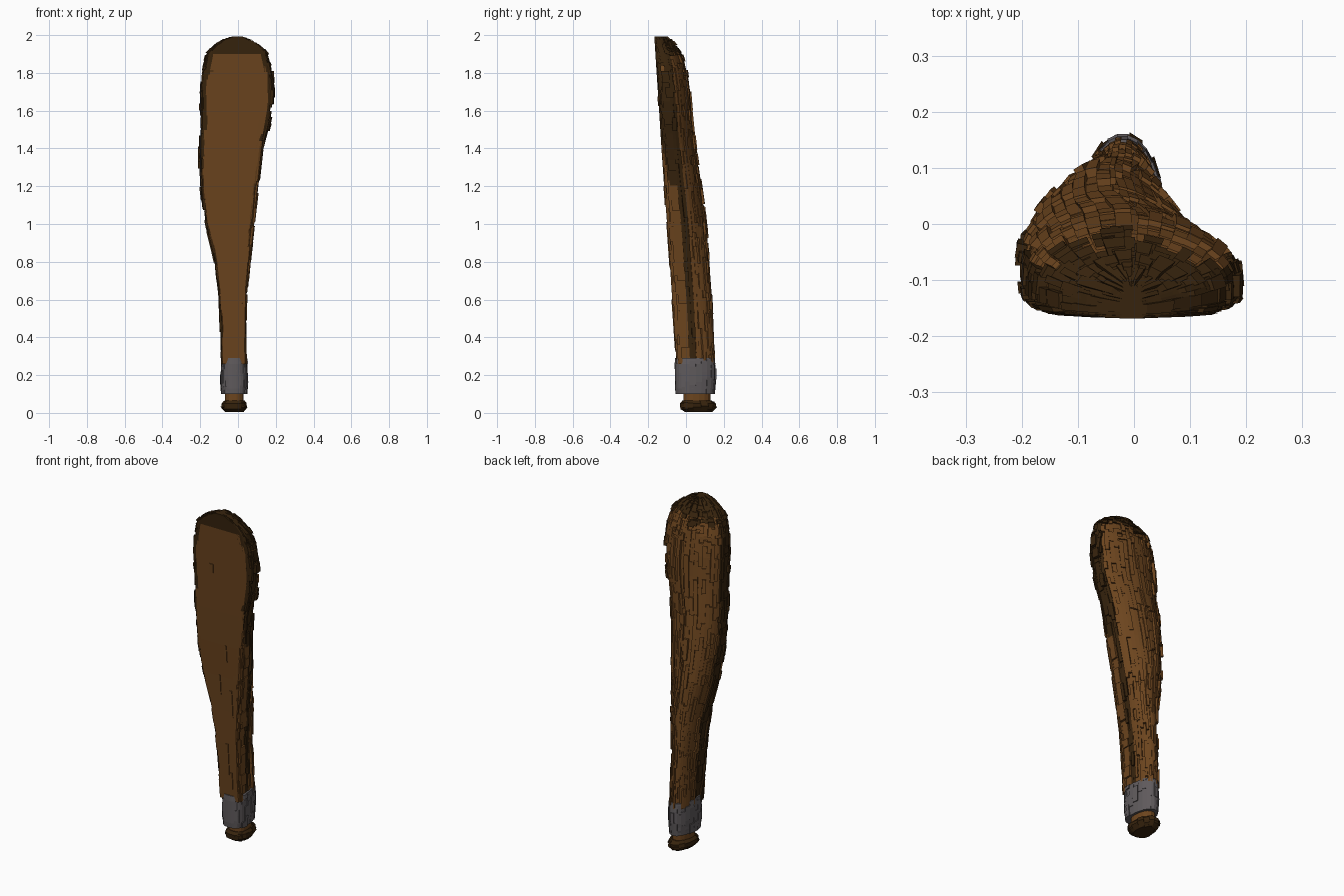
import bpy, bmesh, math, random

if "Cube" in bpy.data.objects:
    bpy.data.objects.remove(bpy.data.objects["Cube"])

random.seed(7)
PI = math.pi


def material(name, rgb):
    m = bpy.data.materials.new(name)
    m.diffuse_color = (*rgb, 1)
    m.use_nodes = True
    m.node_tree.nodes["Principled BSDF"].inputs["Base Color"].default_value = m.diffuse_color
    return m


BROWN = material("wood brown", (0.15, 0.059, 0.013))
DARK = material("dark bark", (0.038, 0.017, 0.004))
GREY = material("grey wrap", (0.115, 0.103, 0.108))

# profiles: height, left x, right x, front y, back y
CLUB = [(0.26, -.085, .04, -.05, .15), (0.6, -.097, .043, -.073, .137),
        (0.8, -.122, .062, -.086, .122), (1.0, -.172, .085, -.1, .108),
        (1.2, -.195, .108, -.116, .08), (1.4, -.2, .13, -.13, .052),
        (1.55, -.195, .17, -.139, .035), (1.7, -.195, .185, -.149, .022),
        (1.82, -.185, .175, -.157, .003), (1.9, -.165, .155, -.162, -.025),
        (1.95, -.12, .11, -.165, -.06), (1.98, -.07, .06, -.167, -.085),
        (1.992, -.03, .02, -.168, -.1)]
BAND = [(0.1, -.085, .045, -.055, .15), (0.13, -.09, .05, -.058, .157),
        (0.26, -.09, .05, -.06, .157), (0.29, -.085, .045, -.058, .152)]
NECK = [(0.04, -.07, .03, -.015, .13), (0.12, -.07, .03, -.015, .13)]
KNOB = [(0.004, -.065, .025, -.005, .135), (0.02, -.088, .045, -.03, .16),
        (0.05, -.09, .05, -.034, .165), (0.065, -.07, .035, -.02, .14)]


def sample(prof, z):
    z = min(max(z, prof[0][0]), prof[-1][0])
    for a, b in zip(prof, prof[1:]):
        if z <= b[0]:
            k = (z - a[0]) / (b[0] - a[0])
            return [p + (q - p) * k for p, q in zip(a, b)][1:]


def point(prof, z, t, off=0.0, flat=True):
    """Point on the body: flat front, rounded back; angle t, pushed out by off."""
    xl, xr, f, b = sample(prof, z)
    c, s = math.cos(t), math.sin(t)
    w, cx, ym = (xr - xl) / 2, (xl + xr) / 2, f + 0.36 * (b - f)
    off = max(off, -0.6 * w)
    if s < 0:
        e = 0.35 if flat else 0.8
        x = cx + (w + off) * math.copysign(abs(c) ** e, c)
        y = ym - (ym - f) * min(1, (1.1 if flat else 1) * abs(s) ** e)
    else:
        e = 1.4 if flat and c > 0 and z > 0.9 else 0.95
        x = cx + (w + off) * math.copysign(abs(c) ** e, c)
        y = ym + (b - ym + off) * s
    return (x, y, z)


def finish(bm, name, mats):
    bmesh.ops.recalc_face_normals(bm, faces=bm.faces)
    me = bpy.data.meshes.new(name)
    bm.to_mesh(me)
    bm.free()
    for m in mats:
        me.materials.append(m)
    ob = bpy.data.objects.new(name, me)
    bpy.context.collection.objects.link(ob)
    return ob


def core(name, prof, mats, off=0.0, flat=True, n=48, dark_above=9):
    bm = bmesh.new()
    rings = [[bm.verts.new(point(prof, r[0], 2 * PI * i / n, off, flat)) for i in range(n)]
             for r in prof]
    for a, b in zip(rings, rings[1:]):
        for i in range(n):
            j = (i + 1) % n
            bm.faces.new((a[i], a[j], b[j], b[i]))
    bm.faces.new(rings[0][::-1])
    bm.faces.new(rings[-1])
    for f in bm.faces:
        f.material_index = int(f.calc_center_median().z > dark_above)
    return finish(bm, name, mats)


def brick(bm, prof, z0, z1, t0, t1, inner, outer, flat, mat):
    v = [bm.verts.new(point(prof, z, t, o, flat))
         for o in (inner, outer) for z, t in ((z0, t0), (z0, t1), (z1, t1), (z1, t0))]
    for q in ((0, 1, 2, 3), (4, 5, 6, 7), (0, 1, 5, 4), (1, 2, 6, 5), (2, 3, 7, 6), (3, 0, 4, 7)):
        bm.faces.new([v[i] for i in q]).material_index = mat


def shell(name, prof, mats, lengths, rough, rule=lambda z, s, c: 0,
          flat=True, n=44, min_sin=-2):
    """Cover a body with columns of blocky slabs of random length and height."""
    bm = bmesh.new()
    zmin, zmax = prof[0][0], prof[-1][0]
    for i in range(n):
        t0, t1 = 2 * PI * i / n, 2 * PI * (i + 1) / n
        s, c = math.sin((t0 + t1) / 2), math.cos((t0 + t1) / 2)
        if s < min_sin:
            continue
        z = zmin
        while z < zmax - 0.004:
            step = random.uniform(*lengths)
            if z > 1.75:
                step *= 0.35
            z1 = min(z + step, zmax)
            brick(bm, prof, z, z1, t0, t1, -0.025, random.uniform(*rough),
                  flat, rule((z + z1) / 2, s, c))
            z = z1
    return finish(bm, name, mats)


def bark_rule(z, s, c):
    """Dark bark on the crown and in a strip down each side."""
    k = min(1, max(0, (z - 1.2) / 0.25))
    low = -0.02 - 0.73 * k if c > 0 else -0.5 - 0.25 * k
    if z > 1.8:
        low = -0.9
    high = 0.3 if c > 0 else 0.1 + 0.12 * k
    return int(z > 1.91 or low < s < high)


# club body with flat cut front, and bark slabs round the sides and back
core("club_core", CLUB, [BROWN, DARK], off=-0.011, dark_above=1.91)
shell("club_bark", CLUB, [BROWN, DARK], (0.04, 0.14), (-0.011, 0.008),
      bark_rule, min_sin=-0.86)

# small splinters on the flat front
bm = bmesh.new()
for x, z, w, h in ((-.07, 1.65, .012, .025), (.0, 1.15, .006, .05), (.02, .85, .008, .08),
                   (-.05, .95, .006, .06), (-.02, .5, .008, .1), (.0, .38, .007, .05)):
    y = sample(CLUB, z)[2]
    res = bmesh.ops.create_cube(bm, size=1)
    for v in res["verts"]:
        dz = v.co.z * 2 * h
        v.co = (x + v.co.x * 2 * w, y + v.co.y * 0.008 - 0.07 * dz, z + dz)
finish(bm, "front_splinters", [BROWN])

# jagged bark lumps on both upper edges
bm = bmesh.new()
for sx, za, zb, count in ((1, 1.48, 1.82, 16), (-1, 1.05, 1.82, 18)):
    for k in range(count):
        z = random.uniform(za, zb)
        t = random.uniform(-0.5, 0.15)
        a = t if sx > 0 else PI - t
        brick(bm, CLUB, z, z + random.uniform(.03, .08), a - .1, a + .1,
              -0.02, random.uniform(.004, .014), True, 0)
finish(bm, "edge_lumps", [DARK])

# jagged tufts on the crown
bm = bmesh.new()
for k in range(40):
    z = random.uniform(1.86, 1.965)
    t = random.uniform(-0.4, PI + 0.4)
    brick(bm, CLUB, z, z + random.uniform(.015, .03), t - .12, t + .12,
          -0.03, random.uniform(.004, .014), True, 0)
finish(bm, "crown_tufts", [DARK])

# grey wrap round the grip
core("grip_wrap", BAND, [GREY], off=-0.004, flat=False)
shell("grip_wrap_patches", BAND, [GREY], (0.03, 0.09), (-0.004, 0.005), flat=False, n=26)

# neck and end knob
core("neck", NECK, [BROWN], flat=False, n=18)
core("end_knob", KNOB, [DARK], off=-0.004, flat=False, n=18)
shell("end_knob_bark", KNOB, [DARK], (0.02, 0.04), (-0.006, 0.005), flat=False, n=18)
